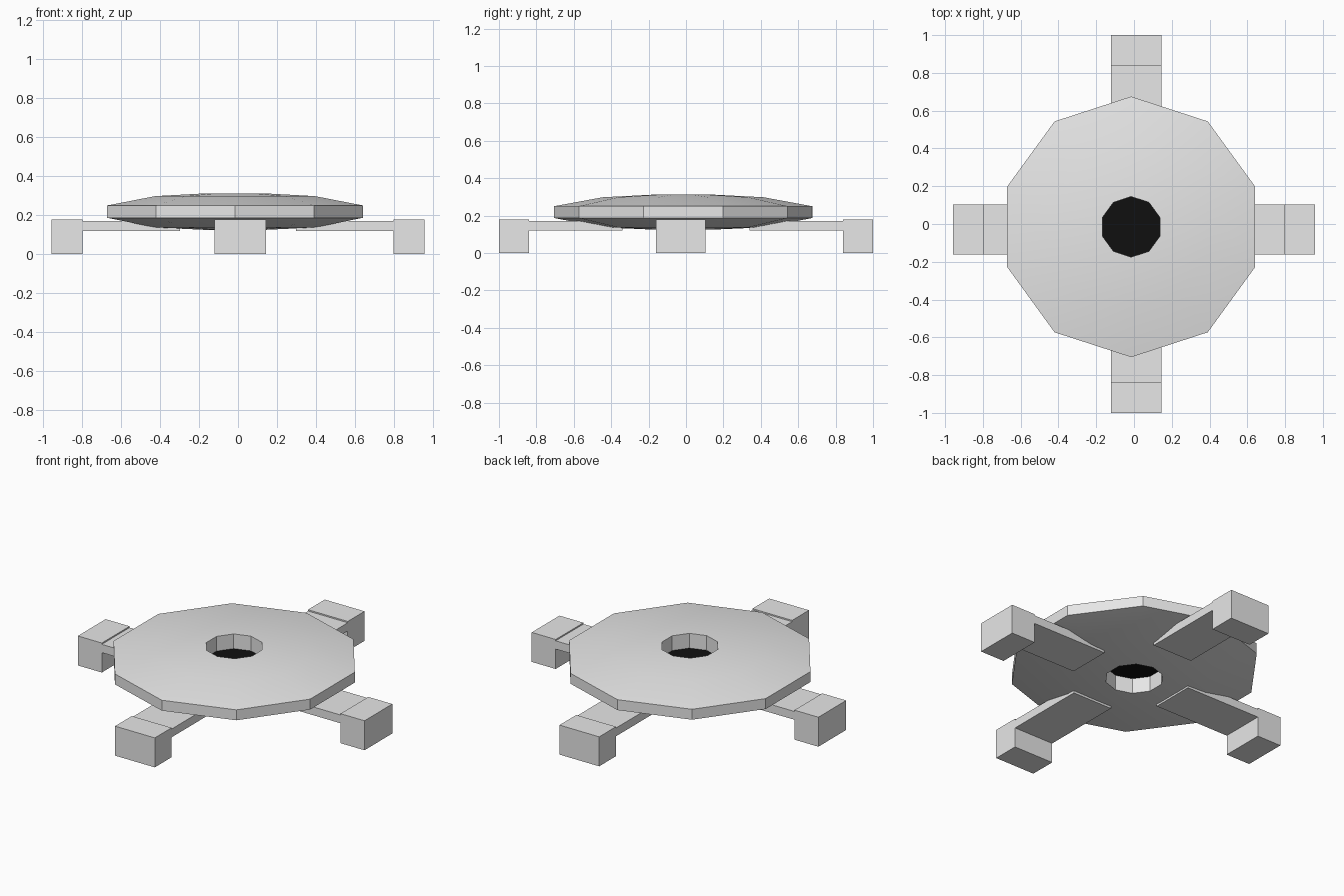
import bpy
import bmesh
import math
from mathutils import Matrix

cube = bpy.data.objects.get("Cube")
if cube:
    bpy.data.objects.remove(cube, do_unlink=True)

SIDES = 10
CENTRE = (-0.015, -0.015, 0)


def make_material(name, value):
    mat = bpy.data.materials.new(name)
    mat.use_nodes = True
    colour = (value, value, value, 1)
    mat.diffuse_color = colour
    mat.node_tree.nodes["Principled BSDF"].inputs["Base Color"].default_value = colour
    return mat


grey = make_material("light grey", 0.8)
black = make_material("black", 0.005)


def add_object(name, bm, mat, location=(0, 0, 0)):
    mesh = bpy.data.meshes.new(name)
    bm.to_mesh(mesh)
    bm.free()
    mesh.materials.append(mat)
    obj = bpy.data.objects.new(name, mesh)
    obj.location = location
    bpy.context.collection.objects.link(obj)
    return obj


def ring(bm, radius, z):
    angles = [math.pi / 2 + math.tau * i / SIDES for i in range(SIDES)]
    return [bm.verts.new((radius * math.cos(a), radius * math.sin(a), z)) for a in angles]


# Domed ten-sided disc with a hole through the middle, as a closed ring profile
profile = [(0.16, 0.125), (0.43, 0.137), (0.69, 0.187),
           (0.69, 0.25), (0.43, 0.298), (0.16, 0.312)]
bm = bmesh.new()
rings = [ring(bm, r, z) for r, z in profile]
for k, low in enumerate(rings):
    high = rings[(k + 1) % len(rings)]
    for i in range(SIDES):
        j = (i + 1) % SIDES
        bm.faces.new((low[i], low[j], high[j], high[i]))
bmesh.ops.recalc_face_normals(bm, faces=bm.faces)
disc = add_object("disc", bm, grey, CENTRE)
bpy.ops.object.select_all(action="DESELECT")
disc.select_set(True)
bpy.context.view_layer.objects.active = disc
bpy.ops.object.shade_smooth_by_angle(angle=math.radians(30))

# Thin dark plate halfway down the hole
bm = bmesh.new()
bmesh.ops.create_cone(bm, cap_ends=True, segments=SIDES, radius1=0.16, radius2=0.16,
                      depth=0.006, matrix=Matrix.Rotation(math.pi / 2, 4, "Z"))
# Turn the plate so that one corner points backwards like the disc
first = max(bm.verts, key=lambda v: v.co.y)
turn = math.pi / 2 - math.atan2(first.co.y, first.co.x)
bmesh.ops.rotate(bm, verts=bm.verts, matrix=Matrix.Rotation(turn, 3, "Z"))
add_object("hole_plate", bm, black, (CENTRE[0], CENTRE[1], 0.22))


# Legs: an arm with a square foot, drawn in side profile and extruded across
def add_leg(name, reach, angle, location):
    foot, inner = reach - 0.16, reach - 0.66
    outline = [(reach, 0), (reach, 0.178), (foot, 0.178), (foot, 0.17),
               (inner, 0.17), (inner, 0.12), (foot, 0.12), (foot, 0)]
    bm = bmesh.new()
    face = bm.faces.new([bm.verts.new((x, -0.1325, z)) for x, z in outline])
    side = bmesh.ops.extrude_face_region(bm, geom=[face])["geom"]
    moved = [v for v in side if isinstance(v, bmesh.types.BMVert)]
    bmesh.ops.translate(bm, verts=moved, vec=(0, 0.265, 0))
    bmesh.ops.recalc_face_normals(bm, faces=bm.faces)
    bmesh.ops.rotate(bm, verts=bm.verts, matrix=Matrix.Rotation(angle, 3, "Z"))
    add_object(name, bm, grey, location)


add_leg("left_leg", 0.957, 0, (0, -0.028, 0))
add_leg("right_leg", 0.957, math.pi, (0, -0.028, 0))
add_leg("back_leg", 1, math.pi / 2, (0.012, 0, 0))
add_leg("front_leg", 1, -math.pi / 2, (0.012, 0, 0))
